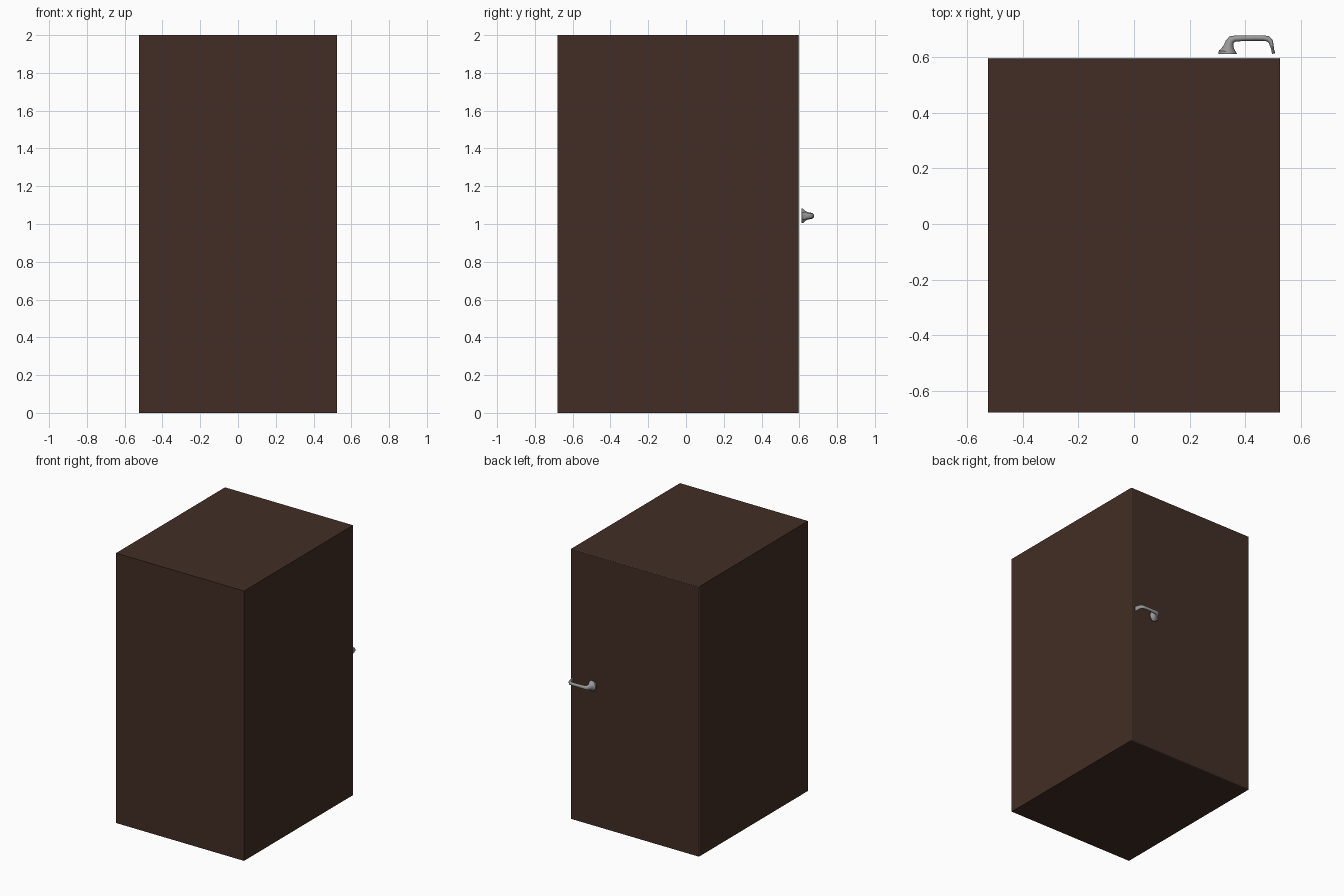
import bpy, bmesh, math
from mathutils import Vector

if "Cube" in bpy.data.objects:
    bpy.data.objects.remove(bpy.data.objects["Cube"])


def material(name, rgb):
    m = bpy.data.materials.new(name)
    m.diffuse_color = (*rgb, 1)
    m.use_nodes = True
    m.node_tree.nodes["Principled BSDF"].inputs["Base Color"].default_value = m.diffuse_color
    return m


brown = material("dark brown", (0.054, 0.027, 0.018))
grey = material("metal grey", (0.32, 0.32, 0.32))


def finish(bm, name, *mats):
    bmesh.ops.recalc_face_normals(bm, faces=bm.faces)
    mesh = bpy.data.meshes.new(name)
    bm.to_mesh(mesh)
    bm.free()
    for m in mats:
        mesh.materials.append(m)
    ob = bpy.data.objects.new(name, mesh)
    bpy.context.collection.objects.link(ob)
    return ob


def box(name, lo, hi, *mats, rim=False):
    bm = bmesh.new()
    bmesh.ops.create_cube(bm, size=1)
    for v in bm.verts:
        v.co = Vector([(a + b) / 2 + c * (b - a) for a, b, c in zip(lo, hi, v.co)])
    bm.normal_update()
    if rim:  # narrow edges take the second colour
        for f in bm.faces:
            f.material_index = 0 if abs(f.normal.y) > 0.5 else 1
    return finish(bm, name, *mats)


# Cabinet body and thin door skin with pale rim
box("cabinet_body", (-0.525, -0.679, 0), (0.525, 0.594, 2), brown)
box("door_panel", (-0.525, 0.594, 0), (0.525, 0.598, 2), brown, grey, rim=True)

# Door handle: oval rings swept along a bent path (x, y, in-plane radius, z radius)
path = [(0.337, 0.612, 0.033, 0.039), (0.337, 0.620, 0.032, 0.038),
        (0.339, 0.629, 0.024, 0.028), (0.341, 0.642, 0.017, 0.021),
        (0.344, 0.654, 0.015, 0.018), (0.351, 0.663, 0.014, 0.016),
        (0.364, 0.667, 0.011, 0.014), (0.390, 0.668, 0.010, 0.013),
        (0.430, 0.669, 0.010, 0.012), (0.465, 0.669, 0.010, 0.012),
        (0.482, 0.666, 0.010, 0.013), (0.491, 0.658, 0.009, 0.014),
        (0.495, 0.645, 0.007, 0.016), (0.499, 0.628, 0.005, 0.019),
        (0.502, 0.613, 0.006, 0.020)]
SIDES, Z = 24, 1.043
bm = bmesh.new()
rings = []
for i, (x, y, rn, rz) in enumerate(path):
    a, b = path[max(i - 1, 0)], path[min(i + 1, len(path) - 1)]
    t = Vector((b[0] - a[0], b[1] - a[1], 0)).normalized()
    n = Vector((-t.y, t.x, 0))
    ring = []
    for k in range(SIDES):
        ang = 2 * math.pi * k / SIDES
        ring.append(bm.verts.new(Vector((x, y, Z)) + n * rn * math.cos(ang)
                                 + Vector((0, 0, rz * math.sin(ang)))))
    rings.append(ring)
for r, s in zip(rings, rings[1:]):
    for k in range(SIDES):
        j = (k + 1) % SIDES
        bm.faces.new((r[k], r[j], s[j], s[k]))
bm.faces.new(rings[0])
bm.faces.new(rings[-1])
handle = finish(bm, "door_handle", grey)
bpy.context.view_layer.objects.active = handle
handle.select_set(True)
bpy.ops.object.shade_smooth_by_angle(angle=math.radians(40))
